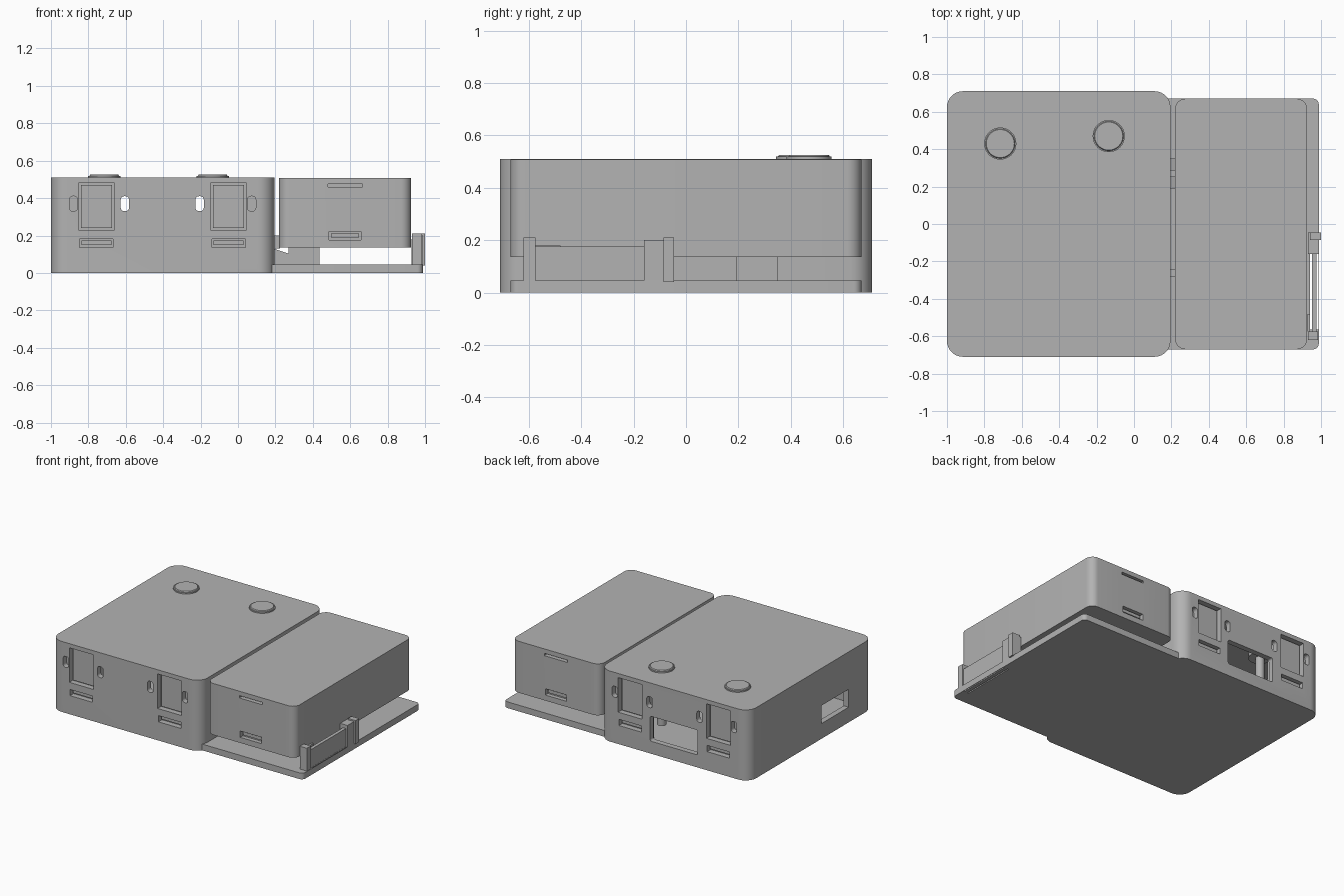
import bpy, bmesh

if "Cube" in bpy.data.objects:
    bpy.data.objects.remove(bpy.data.objects["Cube"])

grey = bpy.data.materials.new("plain grey")
grey.use_nodes = True
grey.diffuse_color = (0.45, 0.45, 0.45, 1)
grey.node_tree.nodes["Principled BSDF"].inputs["Base Color"].default_value = (0.45, 0.45, 0.45, 1)


def finish(name, bm):
    mesh = bpy.data.meshes.new(name)
    bm.to_mesh(mesh)
    bm.free()
    mesh.materials.append(grey)
    ob = bpy.data.objects.new(name, mesh)
    bpy.context.collection.objects.link(ob)
    return ob


def box(name, xs, ys, zs, r=0, axis=2, segs=8):
    """Box between two limits per axis; edges along one axis may be rounded."""
    bm = bmesh.new()
    bmesh.ops.create_cube(bm, size=1)
    lims = (xs, ys, zs)
    for v in bm.verts:
        for i, (a, b) in enumerate(lims):
            v.co[i] = a if v.co[i] < 0 else b
    if r:
        edges = [e for e in bm.edges
                 if abs(e.verts[0].co[axis] - e.verts[1].co[axis]) > 1e-5]
        bmesh.ops.bevel(bm, geom=edges, offset=r, segments=segs, affect='EDGES', profile=0.5)
    return finish(name, bm)


def disc(name, x, y, z0, z1, r, top=None):
    bm = bmesh.new()
    bmesh.ops.create_cone(bm, cap_ends=True, segments=40, radius1=r,
                          radius2=top or r, depth=z1 - z0)
    bmesh.ops.translate(bm, verts=bm.verts, vec=(x, y, (z0 + z1) / 2))
    return finish(name, bm)


def cut(target, cutter):
    mod = target.modifiers.new("cut", 'BOOLEAN')
    mod.operation = 'DIFFERENCE'
    mod.solver = 'EXACT'
    mod.object = cutter
    bpy.context.view_layer.objects.active = target
    bpy.ops.object.modifier_apply(modifier=mod.name)
    bpy.data.objects.remove(cutter)


def span(side, a, b):
    return tuple(sorted((side * a, side * b)))


# Main hollow case
case = box("main_case", (-1, 0.195), (-0.71, 0.71), (0, 0.51), 0.085)
cut(case, box("cavity", (-0.96, 0.155), (-0.67, 0.67), (0.05, 0.47), 0.05))

# Latch recesses, grip slots and clip slots on front and back
for side, word in ((-1, "front"), (1, "back")):
    through = span(side, 0.66, 0.75)
    for x, tag in ((-0.757, "right"), (-0.05, "left")):
        cut(case, box("recess", (x - 0.096, x + 0.096), through, (0.23, 0.48)))
        cut(case, box("clip_slot", (x - 0.09, x + 0.09), through, (0.135, 0.18)))
        box(f"{word}_{tag}_clip_bar", (x - 0.08, x + 0.08), span(side, 0.66, 0.69), (0.15, 0.172))
        box(f"{word}_{tag}_latch_panel", (x - 0.083, x + 0.083), span(side, 0.66, 0.685), (0.24, 0.47))
    for x in (-0.88, -0.605, -0.205, 0.073):
        cut(case, box("grip", (x - 0.022, x + 0.022), through, (0.33, 0.41), 0.018, 1, 4))
    box(f"{word}_right_liner", (-0.93, -0.64), span(side, 0.60, 0.67), (0.04, 0.482))
    box(f"{word}_left_liner", (-0.165, 0.12), span(side, 0.60, 0.67), (0.04, 0.482))

# Port openings in the back and right walls
cut(case, box("back_port", (-0.59, -0.21), (0.64, 0.75), (0.09, 0.27), 0.012, 1, 3))
cut(case, box("side_port", (-1.05, -0.94), (-0.43, -0.12), (0.11, 0.24)))

# Push buttons with stems inside the case
for i, (x, y) in enumerate(((-0.715, 0.43), (-0.135, 0.47))):
    disc(f"button_rim_{i}", x, y, 0.505, 0.519, 0.086)
    disc(f"button_cap_{i}", x, y, 0.515, 0.525, 0.082, 0.075)
    disc(f"button_flange_{i}", x, y, 0.44, 0.475, 0.075)
    disc(f"button_stem_{i}", x, y, 0.1, 0.46, 0.03)

# Base tray beside the case, with slits round the latch panel
tray = box("base_tray", (0.1, 0.988), (-0.67, 0.67), (0, 0.045), 0.03)
for x in (0.942, 0.977):
    cut(tray, box("slit", (x, x + 0.009), (-0.565, -0.155), (-0.1, 0.1)))

# Raised upper box with clip slots
upper = box("upper_box", (0.22, 0.925), (-0.67, 0.67), (0.135, 0.507), 0.055)
for side in (-1, 1):
    depth = span(side, 0.64, 0.75)
    cut(upper, box("thin_slot", (0.48, 0.665), depth, (0.458, 0.475)))
    cut(upper, box("wide_slot", (0.487, 0.657), depth, (0.175, 0.221)))
    box(f"upper_clip_bar_{'front' if side < 0 else 'back'}", (0.497, 0.647),
        span(side, 0.635, 0.655), (0.19, 0.212))

# Support block and sloping link under the upper box
box("support_block", (0.27, 0.435), (0.19, 0.35), (0.04, 0.14))
link = box("sloping_link", (0.19, 0.28), (0.19, 0.35), (0.04, 0.13))
for v in link.data.vertices:
    if v.co.x > 0.2 and v.co.z > 0.1:
        v.co.z = 0.1
for i, y in enumerate((0.27, -0.26)):
    box(f"gap_tab_{i}", (0.19, 0.225), (y - 0.02, y + 0.02), (0.13, 0.2))

# Side latch
box("latch_post", (0.93, 0.985), (-0.62, -0.575), (0.04, 0.21))
box("latch_panel", (0.952, 0.976), (-0.58, -0.155), (0.02, 0.175))
box("latch_panel_lip", (0.927, 0.94), (-0.575, -0.48), (0.04, 0.18))
box("latch_block", (0.93, 0.988), (-0.16, -0.045), (0.04, 0.2))
box("latch_tab", (0.94, 1.0), (-0.085, -0.045), (0.04, 0.21))

# Smooth the rounded corners, keep edges sharp
bpy.ops.object.select_all(action='DESELECT')
for ob in bpy.context.collection.objects:
    if ob.type == 'MESH':
        ob.select_set(True)
        bpy.context.view_layer.objects.active = ob
bpy.ops.object.shade_smooth_by_angle(angle=0.6)
